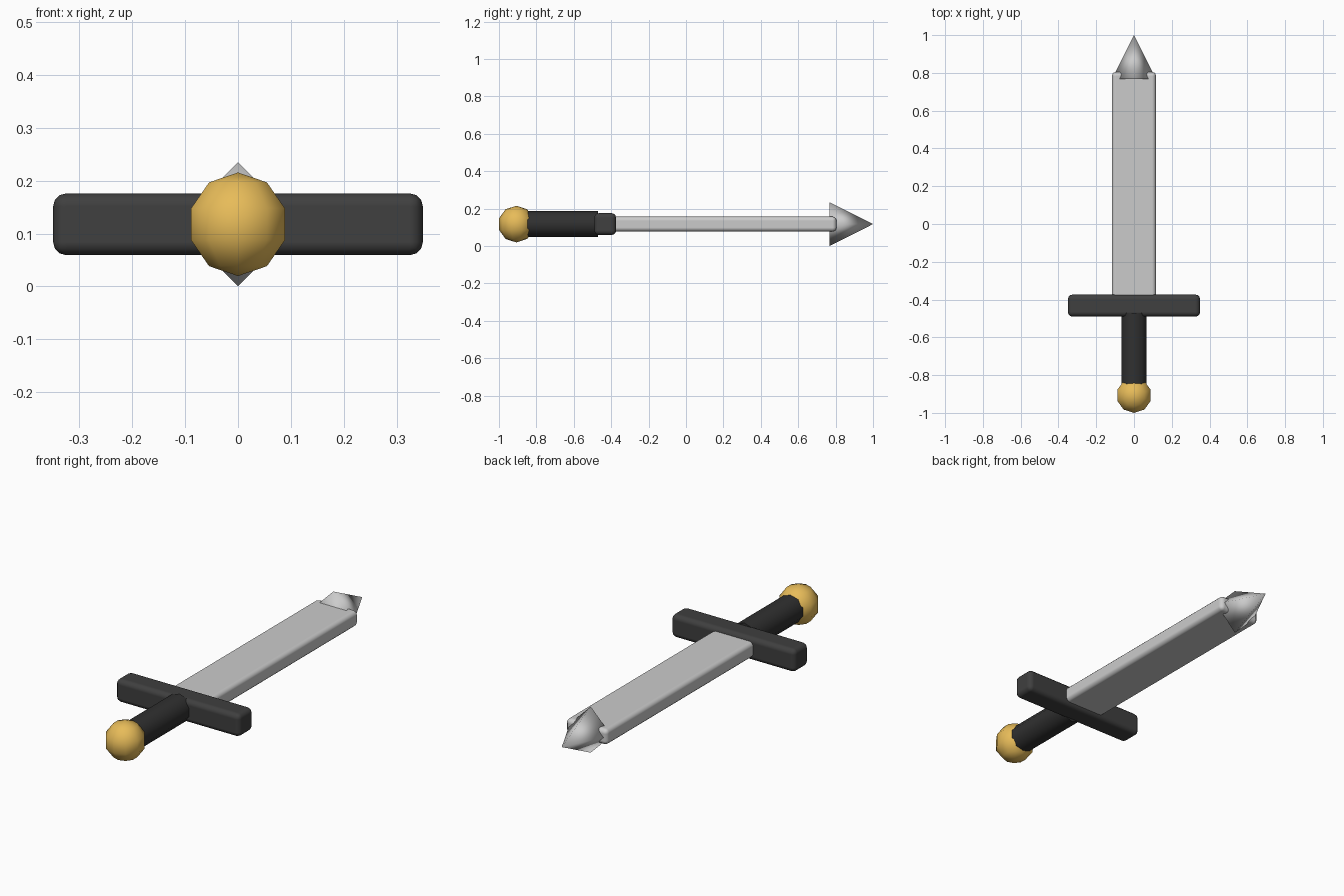
import bpy
from math import pi

if "Cube" in bpy.data.objects:
    bpy.data.objects.remove(bpy.data.objects["Cube"])

Z = 0.1175  # height of the sword's axis


def finish(name, color=None, angle=None):
    """Name the active object, colour it and shade it smooth."""
    ob = bpy.context.object
    ob.name = name
    if color:
        mat = bpy.data.materials.new(name + "_colour")
        mat.diffuse_color = (*color, 1)
        mat.use_nodes = True
        mat.node_tree.nodes["Principled BSDF"].inputs["Base Color"].default_value = mat.diffuse_color
        ob.data.materials.append(mat)
    if angle is None:
        bpy.ops.object.shade_smooth()
    else:
        bpy.ops.object.shade_smooth_by_angle(angle=angle)
    return ob


def rounded_box(name, size, y, bevel, color=None):
    bpy.ops.mesh.primitive_cube_add(size=1, location=(0, y, Z))
    ob = bpy.context.object
    ob.scale = size
    bpy.ops.object.transform_apply(location=False, rotation=False, scale=True)
    mod = ob.modifiers.new("bevel", 'BEVEL')
    mod.width, mod.segments = bevel, 3
    mod.harden_normals = True
    return finish(name, color, pi / 4)


# Blade and crossguard
rounded_box("blade", (0.234, 1.2, 0.08), 0.205, 0.022)
rounded_box("crossguard", (0.70, 0.117, 0.117), -0.432, 0.025, (0.05, 0.05, 0.05))

# Four-sided point, apex towards +y
bpy.ops.mesh.primitive_cone_add(vertices=4, radius1=0.1175, radius2=0, depth=0.233,
                                location=(0, 0.8835, Z), rotation=(-pi / 2, 0, 0))
finish("blade_tip")

# Ten-sided grip
bpy.ops.mesh.primitive_cylinder_add(vertices=10, radius=0.07, depth=0.408,
                                    location=(0, -0.675, Z), rotation=(pi / 2, 0, 0))
finish("grip", (0.03, 0.03, 0.03), pi / 4)

# Low-poly pommel
bpy.ops.mesh.primitive_uv_sphere_add(segments=10, ring_count=5, radius=0.098,
                                     location=(0, -0.907, Z))
finish("pommel", (0.8, 0.5, 0.1))
